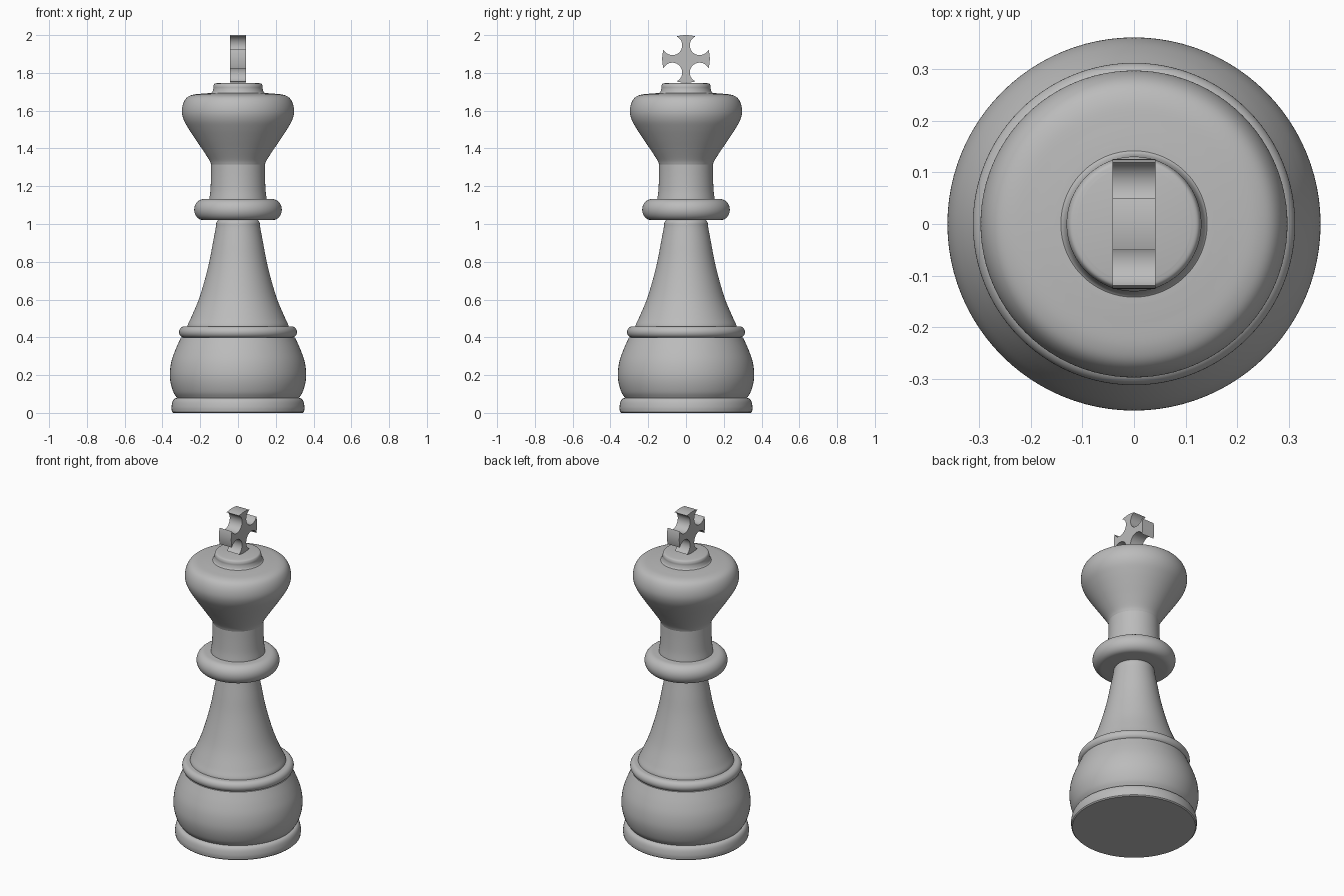
import bpy, bmesh, math
from mathutils import Vector, Matrix

cube = bpy.data.objects.get("Cube")
if cube:
    bpy.data.objects.remove(cube)

grey = bpy.data.materials.new("plain_grey")
grey.use_nodes = True
colour = (0.5, 0.5, 0.5, 1)
grey.diffuse_color = colour
grey.node_tree.nodes["Principled BSDF"].inputs["Base Color"].default_value = colour


def finish(name, bm):
    bmesh.ops.recalc_face_normals(bm, faces=bm.faces)
    mesh = bpy.data.meshes.new(name)
    bm.to_mesh(mesh)
    bm.free()
    mesh.materials.append(grey)
    obj = bpy.data.objects.new(name, mesh)
    bpy.context.collection.objects.link(obj)
    bpy.ops.object.select_all(action='DESELECT')
    obj.select_set(True)
    bpy.context.view_layer.objects.active = obj
    bpy.ops.object.shade_smooth_by_angle(angle=math.radians(35))
    return obj


def smooth(points, steps=6):
    """Smooth curve through the (radius, height) points."""
    p = [Vector(q) for q in points]
    p = [2 * p[0] - p[1]] + p + [2 * p[-1] - p[-2]]
    out = []
    for a, b, c, d in zip(p, p[1:], p[2:], p[3:]):
        for i in range(steps):
            t = i / steps
            out.append(0.5 * (2 * b + (c - a) * t + (2 * a - 5 * b + 4 * c - d) * t**2
                              + (3 * b - a - 3 * c + d) * t**3))
    return out + [p[-2]]


def rim(radius, low, high, bulge, steps=16):
    """Rounded outer edge between two heights."""
    mid, half = (low + high) / 2, (high - low) / 2
    angles = [math.pi * (i / steps - 0.5) for i in range(steps + 1)]
    return [(radius - bulge + bulge * math.cos(a), mid + half * math.sin(a)) for a in angles]


def lathe(name, profile, segments=96):
    """Spin a profile around z and close both ends."""
    bm = bmesh.new()
    profile = [(0, profile[0][1])] + list(profile) + [(0, profile[-1][1])]
    verts = [bm.verts.new((r, 0, z)) for r, z in profile]
    edges = [bm.edges.new(pair) for pair in zip(verts, verts[1:])]
    bmesh.ops.spin(bm, geom=verts + edges, cent=(0, 0, 0), axis=(0, 0, 1),
                   angle=2 * math.pi, steps=segments, use_duplicate=False)
    bmesh.ops.remove_doubles(bm, verts=bm.verts, dist=0.00005)
    return finish(name, bm)


# Foot, bulb and ring
lathe("base_disc", [(0.344, 0)] + smooth([(0.35, 0.006), (0.352, 0.03), (0.347, 0.058),
                                        (0.337, 0.074), (0.322, 0.08)]))
lathe("base_bulb", smooth([(0.322, 0.078), (0.342, 0.11), (0.357, 0.16), (0.361, 0.21),
                           (0.353, 0.27), (0.333, 0.33), (0.302, 0.4)]))
lathe("base_ring", rim(0.312, 0.398, 0.458, 0.028))

# Tapering body
lathe("body", smooth([(0.268, 0.457), (0.264, 0.472), (0.246, 0.51), (0.208, 0.6),
                      (0.177, 0.7), (0.152, 0.8), (0.133, 0.9), (0.118, 0.98),
                      (0.115, 1.005), (0.108, 1.018), (0.1, 1.022)]))

# Collar and neck
lathe("collar", rim(0.232, 1.02, 1.132, 0.05))
lathe("neck", smooth([(0.152, 1.13), (0.146, 1.18), (0.143, 1.25), (0.142, 1.325)]))

# Flared head with its cap
lathe("head", smooth([(0.142, 1.315), (0.153, 1.34), (0.188, 1.394), (0.226, 1.45),
                      (0.262, 1.505), (0.287, 1.55), (0.297, 1.592), (0.291, 1.635),
                      (0.272, 1.668), (0.24, 1.684), (0.19, 1.69), (0.15, 1.693)]))
lathe("cap", smooth([(0.148, 1.688), (0.137, 1.698), (0.131, 1.715), (0.13, 1.73),
                     (0.124, 1.742), (0.11, 1.746)]))

# Cross: one flared arm outline repeated in four directions
arc_centre, arc_radius, reach = 0.072, 0.052, 0.126
arm = []
for i in range(15):
    a = math.radians(225 - 110 * i / 14)
    arm.append((arc_centre + arc_radius * math.cos(a), arc_centre + arc_radius * math.sin(a)))
edge_x, edge_y = arm[-1]
arm += [(edge_x * t, reach - (reach - edge_y) * t * t) for t in (0.9, 0.7, 0.45, 0.2)]
arm += [(0, reach)] + [(-x, y) for x, y in arm[:0:-1]]

bm = bmesh.new()
outline = []
for quarter in range(4):
    turn = Matrix.Rotation(quarter * math.pi / 2, 2)
    for point in arm:
        y, z = turn @ Vector(point)
        outline.append(bm.verts.new((-0.042, y, z + 1.874)))
face = bm.faces.new(outline)
new = bmesh.ops.extrude_face_region(bm, geom=[face])["geom"]
bmesh.ops.translate(bm, vec=(0.084, 0, 0), verts=[v for v in new if isinstance(v, bmesh.types.BMVert)])
finish("cross", bm)
